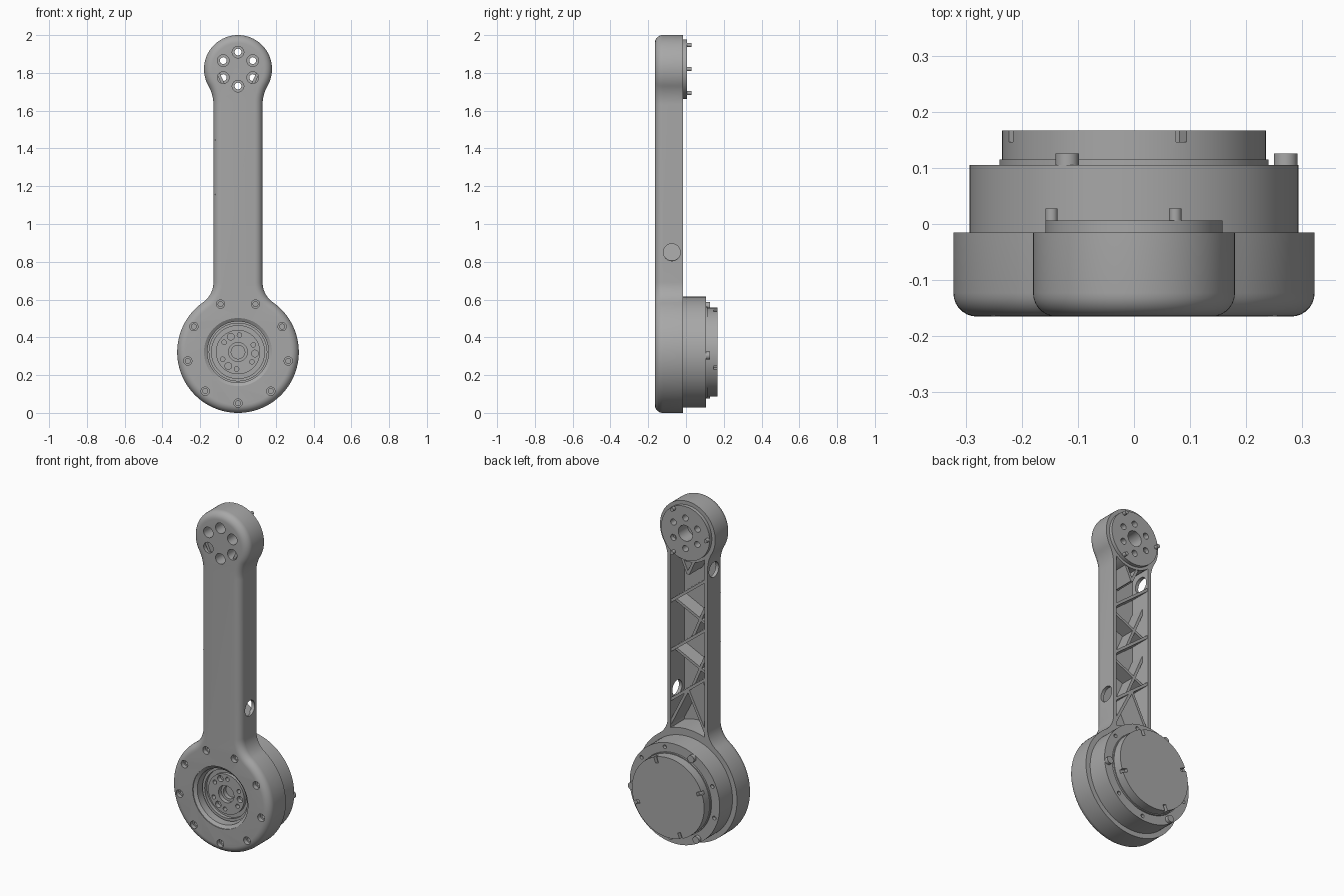
import bpy, bmesh
from math import sin, cos, radians, sqrt, atan2, hypot, degrees
from mathutils import Matrix, Vector

cube = bpy.data.objects.get("Cube")
if cube:
    bpy.data.objects.remove(cube)

grey = bpy.data.materials.new("machined grey")
grey.use_nodes = True
grey.diffuse_color = (0.39, 0.39, 0.39, 1)
grey.node_tree.nodes["Principled BSDF"].inputs["Base Color"].default_value = grey.diffuse_color

LOW, HIGH = 0.322, 1.82          # heights of the two joint axes
FRONT, BACK = -0.165, -0.015     # depth range of the arm shell
HALF = 0.13                      # half width of the shaft


def finish(name, bm):
    bmesh.ops.recalc_face_normals(bm, faces=bm.faces[:])
    mesh = bpy.data.meshes.new(name)
    bm.to_mesh(mesh)
    bm.free()
    mesh.materials.append(grey)
    obj = bpy.data.objects.new(name, mesh)
    bpy.context.scene.collection.objects.link(obj)
    return obj


def smooth(obj):
    obj.data.shade_smooth()
    obj.data.set_sharp_from_angle(angle=radians(32))


def arc(cx, cz, r, a, b, n):
    steps = [radians(a + (b - a) * i / n) for i in range(n + 1)]
    return [(cx + r * cos(t), cz + r * sin(t)) for t in steps]


def ring(cz, r, start, count):
    return [(r * cos(radians(start + i * 360 / count)), cz + r * sin(radians(start + i * 360 / count)))
            for i in range(count)]


def prism(name, outline, y0, y1, bevel=0):
    """Extrude an x-z outline from y0 (front) to y1 (back)."""
    bm = bmesh.new()
    face = bm.faces.new([bm.verts.new((x, y1, z)) for x, z in outline])
    out = bmesh.ops.extrude_face_region(bm, geom=[face], use_keep_orig=True)["geom"]
    moved = [v for v in out if isinstance(v, bmesh.types.BMVert)]
    bmesh.ops.translate(bm, verts=moved, vec=(0, y0 - y1, 0))
    if bevel:
        rim = [e for e in out if isinstance(e, bmesh.types.BMEdge)]
        bmesh.ops.bevel(bm, geom=rim, offset=bevel, segments=7, profile=0.5, affect='EDGES')
    return finish(name, bm)


def lathe(name, profile, cz, steps=96):
    """Turn (radius, y) points around a y-parallel axis."""
    bm = bmesh.new()
    vs = [bm.verts.new((r, y, cz)) for r, y in profile]
    es = [bm.edges.new(p) for p in zip(vs, vs[1:])]
    bmesh.ops.spin(bm, geom=vs + es, cent=(0, 0, cz), axis=(0, 1, 0),
                   angle=radians(360), steps=steps)
    bmesh.ops.remove_doubles(bm, verts=bm.verts[:], dist=1e-5)
    return finish(name, bm)


def pegs(name, r, y0, y1, points, segments=24):
    """Cylinders along y at several x-z points."""
    bm = bmesh.new()
    turn = Matrix.Rotation(radians(90), 4, 'X')
    for x, z in points:
        bmesh.ops.create_cone(bm, cap_ends=True, segments=segments, radius1=r, radius2=r,
                              depth=y1 - y0, matrix=Matrix.Translation((x, (y0 + y1) / 2, z)) @ turn)
    return finish(name, bm)


def carve(target, cutter):
    mod = target.modifiers.new("cut", 'BOOLEAN')
    mod.operation, mod.solver, mod.object = 'DIFFERENCE', 'EXACT', cutter
    bpy.context.view_layer.update()
    graph = bpy.context.evaluated_depsgraph_get()
    mesh = bpy.data.meshes.new_from_object(target.evaluated_get(graph))
    target.modifiers.clear()
    target.data = mesh
    bpy.data.objects.remove(cutter)


def drill(target, r, y0, y1, points, segments=24):
    carve(target, pegs("cutter", r, y0, y1, points, segments))


# Arm shell outline: two round ends blended into a straight shaft
def blend(cz, r, f, side):
    fx = HALF + f
    dz = sqrt((r + f) ** 2 - fx ** 2)
    return fx, cz + side * dz, degrees(atan2(dz, fx))


R_LOW, R_HIGH, F_LOW, F_HIGH = 0.322, 0.18, 0.13, 0.2
x1, z1, a1 = blend(LOW, R_LOW, F_LOW, 1)
x2, z2, a2 = blend(HIGH, R_HIGH, F_HIGH, -1)
half = arc(0, LOW, R_LOW, -90, a1, 48)
half += arc(x1, z1, F_LOW, 180 + a1, 180, 12)[1:]
half += arc(x2, z2, F_HIGH, 180, 180 - a2, 12)
half += arc(0, HIGH, R_HIGH, -a2, 90, 40)[1:]
outline = half + [(-x, z) for x, z in reversed(half[1:-1])]
shell = prism("arm_shell", outline, FRONT, BACK, 0.042)

# Open pocket in the back of the shaft
INNER = 0.11
lo, hi = degrees(atan2(sqrt(0.335 ** 2 - INNER ** 2), INNER)), degrees(atan2(sqrt(0.175 ** 2 - INNER ** 2), INNER))
pocket = arc(0, LOW, 0.335, 180 - lo, lo, 12) + arc(0, HIGH, 0.175, -hi, hi - 180, 12)
carve(shell, prism("cutter", pocket, -0.145, 0.05))

# Cable holes, one through each side wall
for x, z in ((0.12, 0.85), (-0.12, 1.61)):
    bm = bmesh.new()
    bmesh.ops.create_cone(bm, cap_ends=True, segments=40, radius1=0.045, radius2=0.045, depth=0.08,
                          matrix=Matrix.Translation((x, -0.075, z)) @ Matrix.Rotation(radians(90), 4, 'Y'))
    carve(shell, finish("cutter", bm))

# Front opening of the large joint, with a chamfered lip
carve(shell, lathe("cutter", [(0, -0.2), (0.18, -0.2), (0.18, -0.16), (0.162, -0.148), (0.162, 0.05), (0, 0.05)], LOW))

# Bolt holes in both ends of the shell
rim_bolts = ring(LOW, 0.27, -90, 9)
drill(shell, 0.022, -0.2, -0.14, rim_bolts)
drill(shell, 0.013, -0.15, -0.1, rim_bolts)
tip_bolts = ring(HIGH, 0.09, 90, 6)
drill(shell, 0.031, -0.2, -0.06, tip_bolts)
drill(shell, 0.018, -0.1, 0.05, tip_bolts)
drill(shell, 0.046, -0.08, 0.05, [(0, HIGH)], 40)
smooth(shell)

# Bracing ribs inside the shaft pocket
def rib(name, p, q, top):
    a, b = Vector(p), Vector(q)
    side = Vector((a.y - b.y, b.x - a.x)).normalized() * 0.008
    prism(name, [a + side, b + side, b - side, a - side], -0.15, top)


W = 0.115
for i in range(3):
    z = 0.8 + 0.29 * i
    rib("main_rib", (W, z), (-W, z + 0.18), -0.018)
    if i < 2:
        rib("cross_rib", (-W, z + 0.18), (W, z + 0.29), -0.06)
        rib("short_rib", (0, z + 0.09), (-W, z + 0.36), -0.06)
for s in (1, -1):
    for end in (W, -W):
        rib("end_rib", (0, 1.23 - s * 0.34), (end, 1.23 - s * 0.57 + (0.02 if s < 0 else 0)), -0.018)

# Mounting disc of the small joint, with three dowel pins
disc = lathe("mounting_disc", [(0, 0.006), (0.158, 0.006), (0.158, -0.018), (0, -0.018)], HIGH)
drill(disc, 0.018, -0.1, 0.05, tip_bolts)
drill(disc, 0.046, -0.1, 0.05, [(0, HIGH)], 40)
smooth(disc)
smooth(pegs("dowel_pins", 0.011, 0, 0.028, ring(HIGH, 0.147, 60, 3)))

# Actuator: rear cap, flange, body and recessed front hub
actuator = lathe("actuator", [
    (0, 0.167), (0.235, 0.167), (0.235, 0.115), (0.24, 0.115), (0.24, 0.105), (0.293, 0.105),
    (0.293, -0.017), (0.155, -0.017), (0.155, -0.11), (0.14, -0.11), (0.14, -0.09), (0.117, -0.09),
    (0.117, -0.11), (0.05, -0.11), (0.05, -0.085), (0.036, -0.085), (0.036, -0.06), (0, -0.06)], LOW)
drill(actuator, 0.012, -0.2, -0.085, ring(LOW, 0.09, 25, 6))
drill(actuator, 0.018, -0.2, -0.085, ring(LOW, 0.09, -5, 3))
drill(actuator, 0.011, 0.085, 0.13, [p for i, p in enumerate(ring(LOW, 0.268, -4, 9)) if i % 3])

# Four slots in the edge of the rear cap
bm = bmesh.new()
for k in range(4):
    place = Matrix.Translation((0, 0.17, LOW)) @ Matrix.Rotation(radians(-69 - 90 * k), 4, 'Y')
    bmesh.ops.create_cube(bm, size=1, matrix=place @ Matrix.Translation((0.225, 0, 0))
                          @ Matrix.Diagonal((0.05, 0.048, 0.02, 1)))
carve(actuator, finish("cutter", bm))
smooth(actuator)

# Flange screws
smooth(pegs("flange_screws", 0.021, 0.1, 0.126, ring(LOW, 0.271, -4, 3)))
